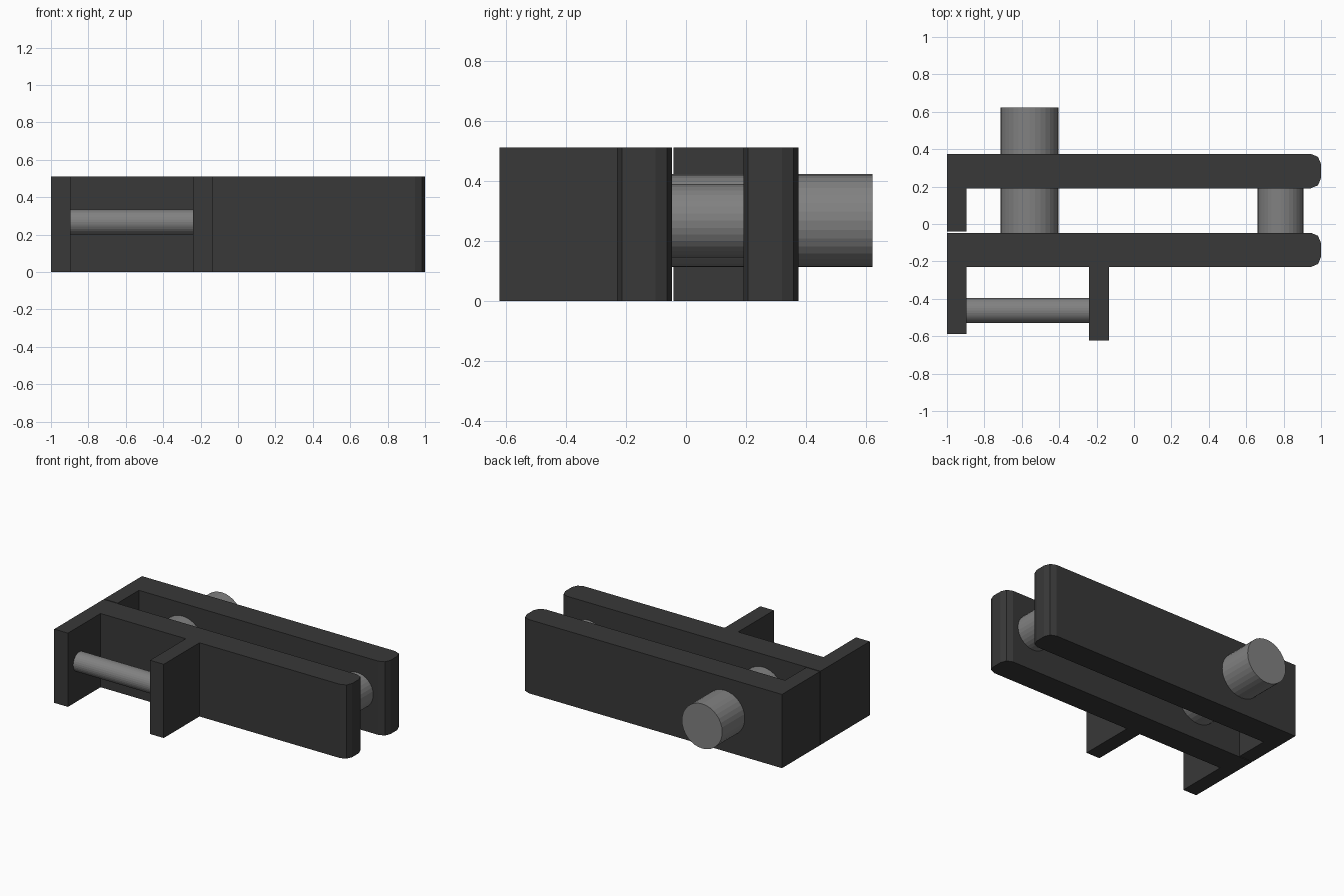
import bpy, bmesh
from math import sin, cos, pi
from mathutils import Matrix, Vector

if "Cube" in bpy.data.objects:
    bpy.data.objects.remove(bpy.data.objects["Cube"])

HEIGHT = 0.512
MID_Z = 0.268


def material(name, v):
    m = bpy.data.materials.new(name)
    m.diffuse_color = (v, v, v, 1)
    m.use_nodes = True
    m.node_tree.nodes["Principled BSDF"].inputs["Base Color"].default_value = m.diffuse_color
    return m


dark = material("dark_plate", 0.04)
steel = material("grey_pin", 0.22)


def add_object(name, bm, mat):
    bmesh.ops.recalc_face_normals(bm, faces=bm.faces)
    me = bpy.data.meshes.new(name)
    bm.to_mesh(me)
    bm.free()
    me.materials.append(mat)
    ob = bpy.data.objects.new(name, me)
    bpy.context.collection.objects.link(ob)
    return ob


def rounded_end(y0, y1, r=0.055):
    """Right-hand end of a bar, two facets per corner, running y0 -> y1."""
    pts = []
    for cy, start in ((y0 + r, -pi / 2), (y1 - r, 0)):
        for i in range(3):
            a = start + i * pi / 4
            pts.append((1 - r + r * cos(a), cy + r * sin(a)))
    return pts


def plate(name, outline):
    bm = bmesh.new()
    face = bm.faces.new([bm.verts.new((x, y, 0)) for x, y in outline])
    top = bmesh.ops.extrude_face_region(bm, geom=[face])["geom"]
    verts = [g for g in top if isinstance(g, bmesh.types.BMVert)]
    bmesh.ops.translate(bm, verts=verts, vec=(0, 0, HEIGHT))
    return add_object(name, bm, dark)


def pin(name, start, end, radius):
    a, b = Vector(start), Vector(end)
    rot = (b - a).to_track_quat('Z', 'Y').to_matrix().to_4x4()
    bm = bmesh.new()
    bmesh.ops.create_cone(bm, cap_ends=True, segments=32, radius1=radius,
                          radius2=radius, depth=(b - a).length,
                          matrix=Matrix.Translation((a + b) / 2) @ rot)
    return add_object(name, bm, steel)


# Back bar with its left return, stopping just short of the front bar
plate("back_bracket", [(-1, -0.041), (-0.895, -0.041), (-0.895, 0.191)]
      + rounded_end(0.191, 0.375) + [(-1, 0.375)])

# Front bar with two forward lugs
plate("front_bracket", [(-1, -0.588), (-0.895, -0.588), (-0.895, -0.23),
                        (-0.24, -0.23), (-0.24, -0.622), (-0.135, -0.622),
                        (-0.135, -0.23)]
      + rounded_end(-0.23, -0.047) + [(-1, -0.047)])

# Pins
pin("main_pin", (-0.559, -0.05, MID_Z), (-0.559, 0.622, MID_Z), 0.155)
pin("end_spacer", (0.783, -0.05, MID_Z), (0.783, 0.195, MID_Z), 0.122)
pin("cross_rod", (-0.9, -0.463, MID_Z), (-0.235, -0.463, MID_Z), 0.067)
